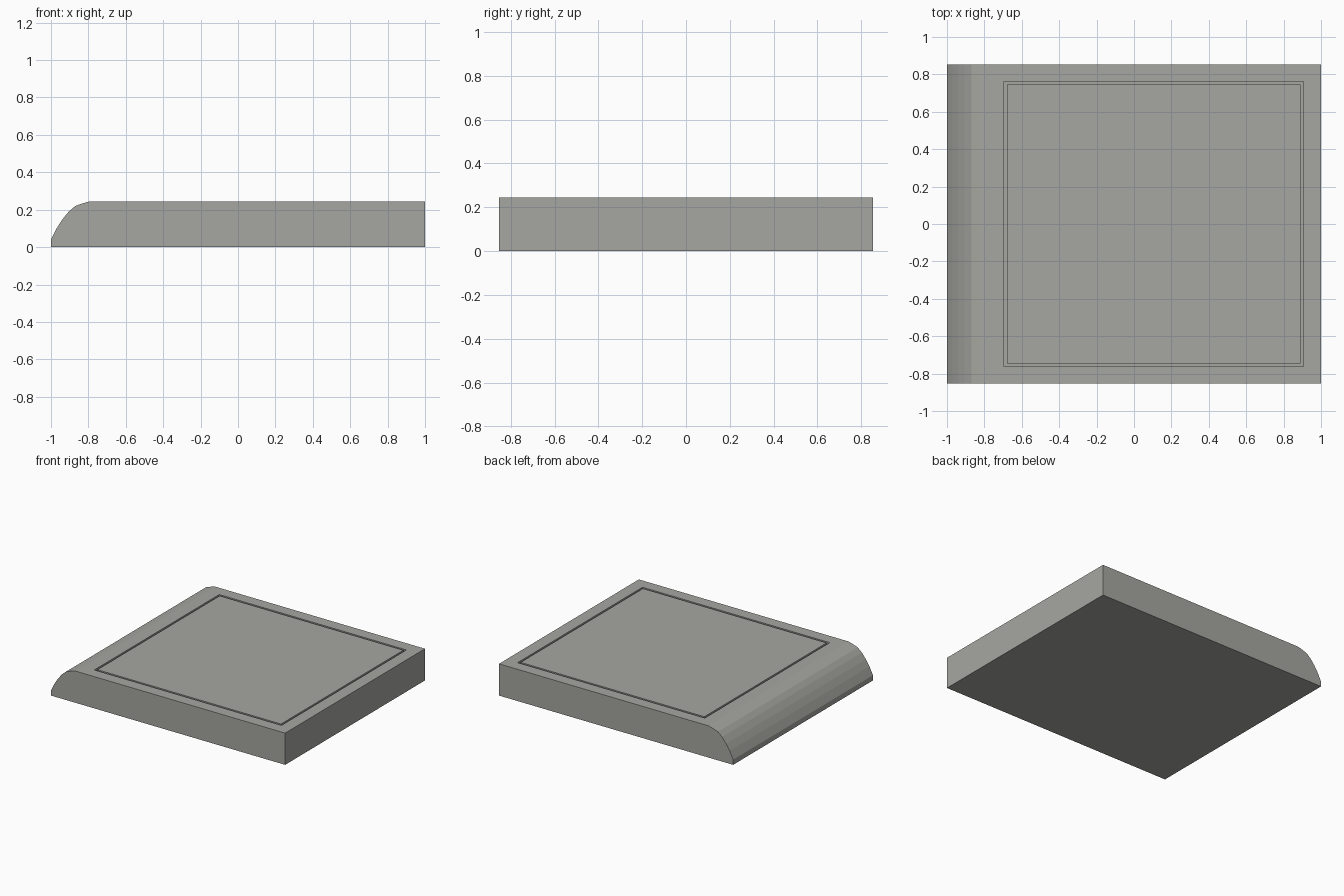
import bpy, bmesh

if "Cube" in bpy.data.objects:
    bpy.data.objects.remove(bpy.data.objects["Cube"])

HALF_Y, TOP, DEPTH = 0.853, 0.245, 0.02

grey = bpy.data.materials.new("warm_grey")
grey.diffuse_color = (0.38, 0.38, 0.355, 1)
grey.use_nodes = True
grey.node_tree.nodes["Principled BSDF"].inputs["Base Color"].default_value = grey.diffuse_color


def finish(name, bm):
    bmesh.ops.recalc_face_normals(bm, faces=bm.faces)
    mesh = bpy.data.meshes.new(name)
    bm.to_mesh(mesh)
    bm.free()
    mesh.materials.append(grey)
    obj = bpy.data.objects.new(name, mesh)
    bpy.context.collection.objects.link(obj)
    return obj


def box(name, x0, x1, half_y, z0, z1):
    bm = bmesh.new()
    bmesh.ops.create_cube(bm, size=1)
    for v in bm.verts:
        v.co.x = x1 if v.co.x > 0 else x0
        v.co.y = half_y if v.co.y > 0 else -half_y
        v.co.z = z1 if v.co.z > 0 else z0
    return finish(name, bm)


# Slab: side profile with a rounded left edge, extruded along y
profile = [(-1, 0), (1, 0), (1, TOP), (-0.79, TOP), (-0.83, 0.234),
           (-0.87, 0.22), (-0.905, 0.19), (-0.94, 0.147), (-0.97, 0.1), (-1, 0.04)]
bm = bmesh.new()
face = bm.faces.new([bm.verts.new((x, -HALF_Y, z)) for x, z in profile])
side = bmesh.ops.extrude_face_region(bm, geom=[face])
for v in side["geom"]:
    if isinstance(v, bmesh.types.BMVert):
        v.co.y = HALF_Y
slab = finish("slab", bm)

# Recess cut into the top of the slab
cutter = box("recess_cutter", -0.694, 0.905, 0.762, TOP - DEPTH, TOP + 0.1)
cutter.hide_render = True
cut = slab.modifiers.new("recess", 'BOOLEAN')
cut.operation = 'DIFFERENCE'
cut.solver = 'EXACT'
cut.object = cutter
bpy.context.view_layer.objects.active = slab
bpy.ops.object.modifier_apply(modifier=cut.name)
bpy.data.objects.remove(cutter)

# Panel set in the recess, leaving a thin groove around it
box("top_panel", -0.679, 0.89, 0.746, TOP - DEPTH, TOP)
